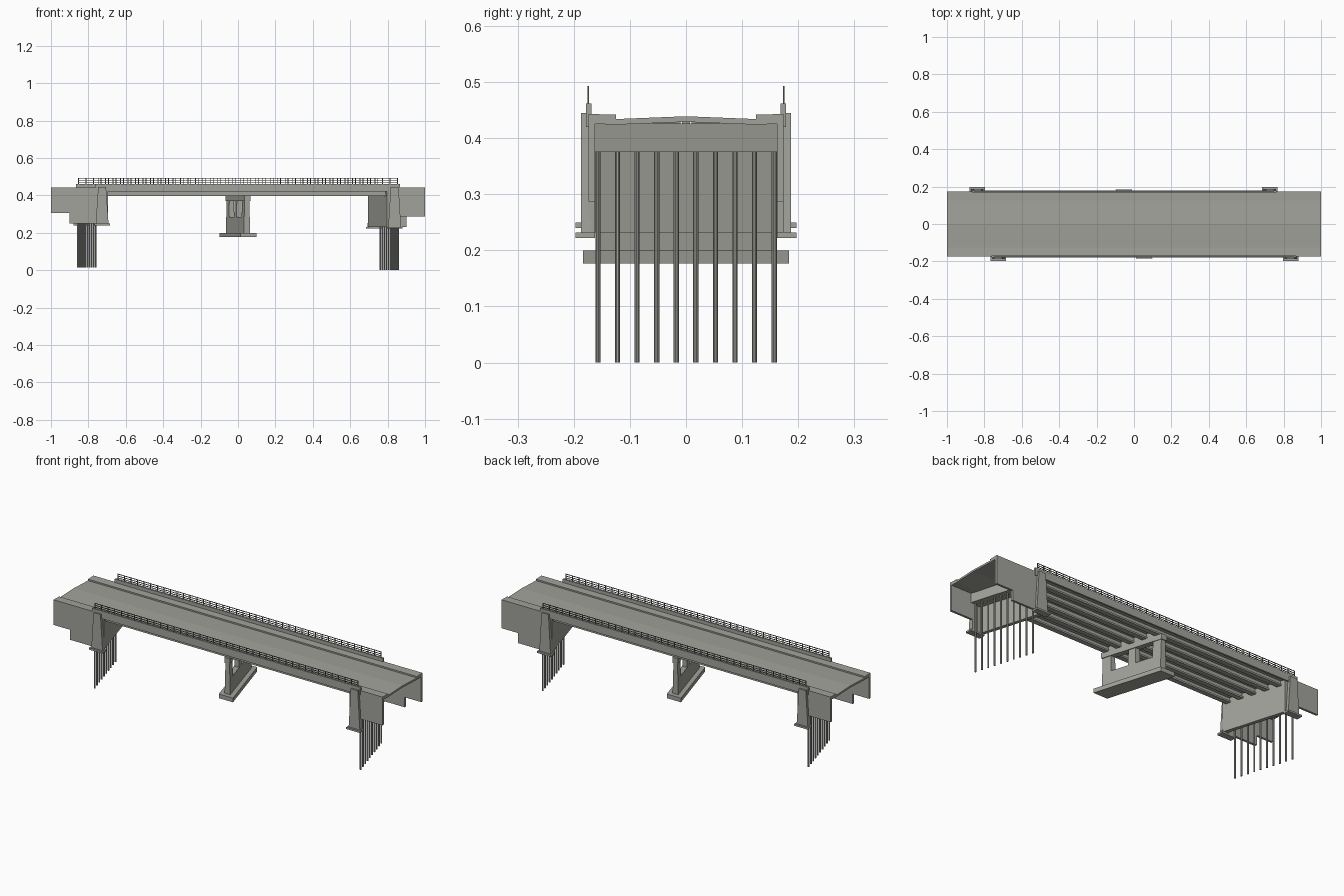
import bpy, bmesh

if "Cube" in bpy.data.objects:
    bpy.data.objects.remove(bpy.data.objects["Cube"])

SKEW = -0.3  # the supports are set at an angle to the road


def make_material(name, color):
    mat = bpy.data.materials.new(name)
    mat.use_nodes = True
    mat.diffuse_color = color
    mat.node_tree.nodes["Principled BSDF"].inputs["Base Color"].default_value = color
    return mat


concrete = make_material("concrete", (0.36, 0.36, 0.33, 1))
steel = make_material("dark steel", (0.13, 0.13, 0.125, 1))


def finish(name, bm, mat=concrete):
    bmesh.ops.recalc_face_normals(bm, faces=bm.faces)
    mesh = bpy.data.meshes.new(name)
    bm.to_mesh(mesh)
    bm.free()
    mesh.materials.append(mat)
    obj = bpy.data.objects.new(name, mesh)
    bpy.context.collection.objects.link(obj)
    return obj


def add_box(bm, xs, ys, zs, skew=0.0, top=1.0):
    """Box from ranges; top scales the upper face in x, skew shears x by y."""
    cx = sum(xs) / 2
    verts = bmesh.ops.create_cube(bm, size=1)["verts"]
    for v in verts:
        i, j, k = (int(c > 0) for c in v.co)
        x = cx + (xs[i] - cx) * (top if k else 1)
        v.co = (x + skew * ys[j], ys[j], zs[k])


def box(name, xs, ys, zs, skew=0.0, top=1.0):
    bm = bmesh.new()
    add_box(bm, xs, ys, zs, skew, top)
    return finish(name, bm)


def prism(name, profile, place, depth):
    """Extrude a closed 2D profile; place maps profile coordinates to 3D."""
    bm = bmesh.new()
    face = bm.faces.new([bm.verts.new(place(a, b)) for a, b in profile])
    new = bmesh.ops.extrude_face_region(bm, geom=[face])["geom"]
    moved = [g for g in new if isinstance(g, bmesh.types.BMVert)]
    bmesh.ops.translate(bm, verts=moved, vec=depth)
    return finish(name, bm)


# Road deck with crowned carriageway and raised sidewalks
half = [(0.125, 0.434), (0.125, 0.442), (0.174, 0.443), (0.174, 0.426), (0.125, 0.424)]
profile = [(0, 0.439)] + half + [(0, 0.429)] + [(-y, z) for y, z in reversed(half)]
prism("road_deck", profile, lambda y, z: (-1, y, z), (2, 0, 0))

# Girders with bottom flanges, running between the abutments
for i in range(5):
    y = -0.14 + 0.07 * i
    bm = bmesh.new()
    add_box(bm, (-0.76, 0.76), (y - 0.007, y + 0.007), (0.405, 0.43), SKEW)
    add_box(bm, (-0.76, 0.76), (y - 0.013, y + 0.013), (0.398, 0.407), SKEW)
    finish("girder", bm)

# Parapets and railings on both sides
POSTS = 41
for side, label in ((-1, "front"), (1, "back")):
    shift = SKEW * side * 0.174
    ends = (-0.815 + shift, 0.815 + shift)
    inner, outer = sorted((side * 0.168, side * 0.178))
    box(label + "_parapet", ends, (inner, outer), (0.42, 0.462))
    bm = bmesh.new()
    start, stop = ends[0] + 0.015, ends[1] - 0.015
    y = side * 0.174
    for i in range(POSTS):
        x = start + (stop - start) * i / (POSTS - 1)
        add_box(bm, (x - 0.002, x + 0.002), (y - 0.0015, y + 0.0015), (0.46, 0.492))
    for z in (0.47, 0.48, 0.491):
        add_box(bm, (start, stop), (y - 0.0015, y + 0.0015), (z - 0.0015, z + 0.0015))
    finish(label + "_railing", bm, steel)

# Abutments: breast wall, pile cap, pylons, wing walls and piles
for end, label, base, pile_foot in ((-1, "right", 0.25, 0.015), (1, "left", 0.232, 0)):
    box(label + "_breast_wall", sorted((end * 0.745, end * 0.765)), (-0.17, 0.17),
        (base, 0.4), SKEW)
    box(label + "_pile_cap", sorted((end * 0.745, end * 0.83)), (-0.17, 0.17),
        (0.375, 0.426), SKEW)

    for side in (-1, 1):
        cx = end * 0.782 + SKEW * side * 0.185
        ys = sorted((side * 0.168, side * 0.187))
        box(label + "_pylon", (cx - 0.034, cx + 0.034), ys, (base, 0.445), top=0.62)
        box(label + "_pylon_foot", (cx - 0.042, cx + 0.042),
            sorted((side * 0.162, side * 0.197)), (base - 0.01, base))
        # Wing wall: the long one steps down towards the pylon
        low = base + 0.055
        wall = [(end, 0.43), (cx, 0.43), (cx, base)]
        if end == side:
            wall += [(end * 0.9, base), (end * 0.9, low), (end, low)]
        else:
            wall += [(end * 0.87, base), (end * 0.87, low), (end, low)]
        prism(label + "_wing_wall", wall, lambda x, z: (x, side * 0.174, z),
              (0, -side * 0.012, 0))

    for i in range(10):
        y = -0.157 + 0.0349 * i
        bm = bmesh.new()
        bmesh.ops.create_cone(bm, cap_ends=True, segments=10, radius1=0.0047,
                              radius2=0.0047, depth=0.38 - pile_foot)
        bmesh.ops.translate(bm, verts=bm.verts,
                            vec=(end * 0.808 + SKEW * y, y, (0.38 + pile_foot) / 2))
        finish(label + "_pile", bm)

# Central pier: footing, wall, three tapered columns, cap and bearing blocks
box("pier_footing", (-0.043, 0.043), (-0.184, 0.184), (0.177, 0.2), SKEW)
box("pier_wall", (-0.017, 0.017), (-0.16, 0.16), (0.2, 0.285), SKEW, 0.9)
for y, w in ((-0.137, 0.023), (0, 0.02), (0.137, 0.023)):
    box("pier_column", (-0.015, 0.015), (y - w, y + w), (0.28, 0.375), SKEW, 0.8)
box("pier_cap", (-0.016, 0.016), (-0.165, 0.165), (0.37, 0.4), SKEW)
for i in range(4):
    y = -0.105 + 0.07 * i
    box("pier_diaphragm", (-0.012, 0.012), (y - 0.025, y + 0.025), (0.398, 0.43), SKEW)
